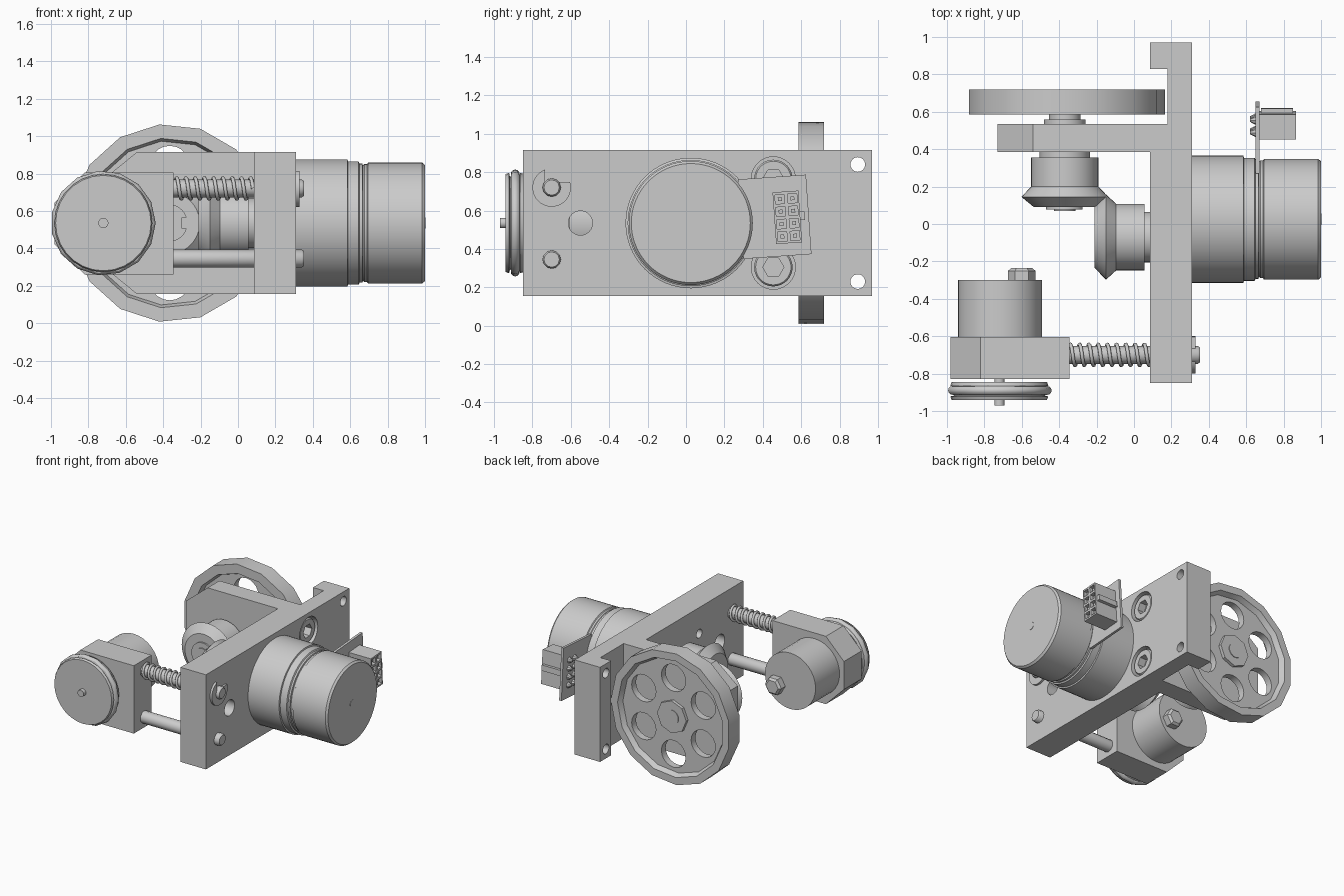
import bpy, bmesh
from math import cos, sin, pi, radians
from mathutils import Matrix, Vector

if "Cube" in bpy.data.objects:
    bpy.data.objects.remove(bpy.data.objects["Cube"], do_unlink=True)

grey = bpy.data.materials.new("plain_grey")
grey.use_nodes = True
grey.diffuse_color = (0.6, 0.6, 0.6, 1)
grey.node_tree.nodes["Principled BSDF"].inputs["Base Color"].default_value = (0.6, 0.6, 0.6, 1)
MID = 0.535  # height of the main axes


def finish(name, bm, smooth=None):
    bmesh.ops.recalc_face_normals(bm, faces=bm.faces)
    mesh = bpy.data.meshes.new(name)
    bm.to_mesh(mesh)
    bm.free()
    mesh.materials.append(grey)
    ob = bpy.data.objects.new(name, mesh)
    bpy.context.collection.objects.link(ob)
    if smooth:
        shade(ob, smooth)
    return ob


def shade(ob, angle):
    bpy.ops.object.select_all(action="DESELECT")
    ob.select_set(True)
    bpy.context.view_layer.objects.active = ob
    bpy.ops.object.shade_smooth_by_angle(angle=radians(angle))


def lathe(name, axis, centre, profile, segs=40, smooth=30, phase=0):
    """Turned part: profile of (position along axis, radius); centre is (x or y, z)."""
    bm = bmesh.new()
    rings = []
    for t, r in profile:
        ring = []
        for i in range(segs):
            a = 2 * pi * i / segs + phase
            u, z = centre[0] + r * cos(a), centre[1] + r * sin(a)
            ring.append(bm.verts.new((t, u, z) if axis == "x" else (u, t, z)))
        rings.append(ring)
    for a, b in zip(rings, rings[1:]):
        for i in range(segs):
            j = (i + 1) % segs
            bm.faces.new((a[i], a[j], b[j], b[i]))
    bm.faces.new(rings[0])
    bm.faces.new(rings[-1])
    return finish(name, bm, smooth)


def rod(name, axis, centre, start, end, r, segs=32, smooth=30):
    return lathe(name, axis, centre, [(start, r), (end, r)], segs, smooth)


def prism(name, outline, axis, start, end):
    """Outline in the plane across the axis, pushed from start to end."""
    place = {"x": lambda u, v: (start, u, v), "y": lambda u, v: (u, start, v),
             "z": lambda u, v: (u, v, start)}[axis]
    bm = bmesh.new()
    face = bm.faces.new([bm.verts.new(place(u, v)) for u, v in outline])
    out = bmesh.ops.extrude_face_region(bm, geom=[face])
    move = Vector([(end - start) * (axis == k) for k in "xyz"])
    bmesh.ops.translate(bm, vec=move, verts=[g for g in out["geom"] if isinstance(g, bmesh.types.BMVert)])
    return finish(name, bm)


def box(name, lo, hi):
    return prism(name, [(lo[0], lo[1]), (hi[0], lo[1]), (hi[0], hi[1]), (lo[0], hi[1])], "z", lo[2], hi[2])


def cut(ob, cutters, smooth=30):
    for c in cutters:
        c.hide_render = True
        m = ob.modifiers.new("cut", "BOOLEAN")
        m.operation, m.solver, m.object = "DIFFERENCE", "EXACT", c
    bpy.context.view_layer.update()
    mesh = bpy.data.meshes.new_from_object(ob.evaluated_get(bpy.context.evaluated_depsgraph_get()))
    ob.modifiers.clear()
    ob.data = mesh
    for c in cutters:
        bpy.data.objects.remove(c, do_unlink=True)
    shade(ob, smooth)


# Main plate with hooked end, and its side arm
plate = prism("main_plate", [(.085, -.85), (.31, -.85), (.31, .97), (.085, .97), (.085, .83),
                             (.18, .83), (.18, .535), (.085, .535)], "z", .155, .915)
holes = [rod("cutter", "x", (-.55, MID), 0, .4, .063)]
for s in (1, -1):
    holes += [rod("cutter", "x", (.895, MID + s * .305), 0, .4, .038),
              rod("cutter", "x", (.455, MID + s * .23), .21, .4, .115),
              rod("cutter", "x", (-.29, MID + s * .17), 0, .15, .035)]
cut(plate, holes)
prism("wheel_arm", [(.085, .155), (.085, .915), (-.54, .915), (-.73, .76), (-.73, .31), (-.54, .155)],
      "y", .385, .535)

# Socket screws sunk in the plate
for s, side in ((1, "upper"), (-1, "lower")):
    c = (.455, MID + s * .23)
    screw = lathe(side + "_socket_screw", "x", c, [(.2, .1), (.29, .1), (.3, .092)])
    cut(screw, [rod("cutter", "x", c, .24, .4, .055, 6)])

# Motor with gearbox, grooves and a rounded end
lathe("motor", "x", (.025, MID), [(.31, .34), (.585, .34), (.588, .329), (.645, .329), (.65, .318),
      (.665, .318), (.668, .308), (.675, .315), (.69, .315), (.695, .323), (.985, .323), (1, .31)], 64)
rod("motor_shaft_end", "x", (.025, MID), .99, 1.002, .03)

# Bevel gears
lathe("motor_bevel_gear", "x", (-.07, MID), [(-.21, .165), (-.15, .228), (-.095, .178), (.055, .178),
      (.055, .135), (.085, .135)])
lathe("wheel_bevel_gear", "y", (-.37, MID), [(.09, .165), (.145, .232), (.2, .18), (.355, .18),
      (.355, .135), (.385, .135)])
rod("wheel_axle", "y", (-.37, MID), .07, .71, .058)
clip = rod("axle_clip", "y", (-.37, MID), .078, .09, .1)
cut(clip, [box("cutter", (-.3, .05, MID - .03), (-.2, .12, MID + .03))])

# Wheel with round windows and hub
wheel = lathe("wheel", "y", (-.365, MID), [(.625, .44), (.585, .455), (.585, .53), (.72, .53),
              (.72, .47), (.68, .45)], 15, 30)
cut(wheel, [rod("cutter", "y", (-.365 + .305 * cos(a), MID + .305 * sin(a)), .5, .8, .108, 20)
            for a in [pi / 2 + k * pi / 3 for k in range(6)]])
lathe("wheel_spacer", "y", (-.37, MID), [(.535, .112), (.56, .112), (.56, .085), (.63, .085)])
rod("wheel_nut", "y", (-.365, MID), .67, .705, .13, 8, 0)

# Carriage block, drum and nut
prism("carriage_block", [(-.345, .26), (-.345, .805), (-.82, .805), (-.98, .645), (-.98, .42),
                         (-.82, .26)], "y", -.83, -.605)
rod("carriage_drum", "y", (-.717, MID), -.61, -.3, .225)
lathe("drum_nut", "y", (-.6, .48), [(-.305, .073), (-.25, .073), (-.235, .055)], 6, 0)

# Belt pulley
lathe("pulley", "y", (-.72, MID), [(-.94, .255), (-.922, .262), (-.918, .245), (-.89, .23), (-.868, .245),
      (-.865, .262), (-.845, .255)], 28)
lathe("drive_belt", "y", (-.72, MID), [(-.89 + .023 * cos(a), .257 + .023 * sin(a))
      for a in [k * pi / 6 for k in range(-2, 9)]], 15)
rod("pulley_shaft", "y", (-.72, MID), -.97, -.8, .027)

# Guide rods, clip and spring
for z, side in ((.72, "upper"), (.345, "lower")):
    lathe(side + "_guide_rod", "x", (-.7, z), [(-.36, .048), (.34, .048), (.352, .04)], 12, 35)
clip = rod("rod_clip", "x", (-.7, .72), .311, .328, .1)
cut(clip, [box("cutter", (.25, -.735, .75), (.4, -.6, .9))])
curve = bpy.data.curves.new("spring", "CURVE")
curve.dimensions = "3D"
curve.bevel_depth, curve.bevel_resolution = .01, 2
path = curve.splines.new("POLY")
steps, turns = 144, 8.5
path.points.add(steps)
for i, p in enumerate(path.points):
    a = 2 * pi * turns * i / steps
    p.co = (-.34 + .42 * i / steps, -.7 + .056 * cos(a), .72 + .056 * sin(a), 1)
curve.materials.append(grey)
bpy.context.collection.objects.link(bpy.data.objects.new("spring", curve))

# Circuit board with a two by four socket, tilted slightly
board = [box("circuit_board", (.65, .285, .36), (.67, .64, .775))]
socket = box("socket", (.67, .46, .425), (.865, .595, .695))
ports = [(.495 + .066 * i, .462 + .065 * j) for i in range(2) for j in range(4)]
cut(socket, [box("cutter", (.8, y - .024, z - .024), (.9, y + .024, z + .024)) for y, z in ports])
board += [socket, box("socket_latch", (.68, .59, .54), (.85, .62, .585))]
for y, z in ports:
    board.append(box("socket_pin", (.78, y - .01, z - .01), (.85, y + .01, z + .01)))
    board.append(lathe("solder_pin", "x", (y, z), [(.62, .008), (.65, .024)], 8))
pivot = Vector((.66, .46, .565))
tilt = Matrix.Translation(pivot) @ Matrix.Rotation(radians(4), 4, "X") @ Matrix.Translation(-pivot)
for ob in board:
    ob.data.transform(tilt)
